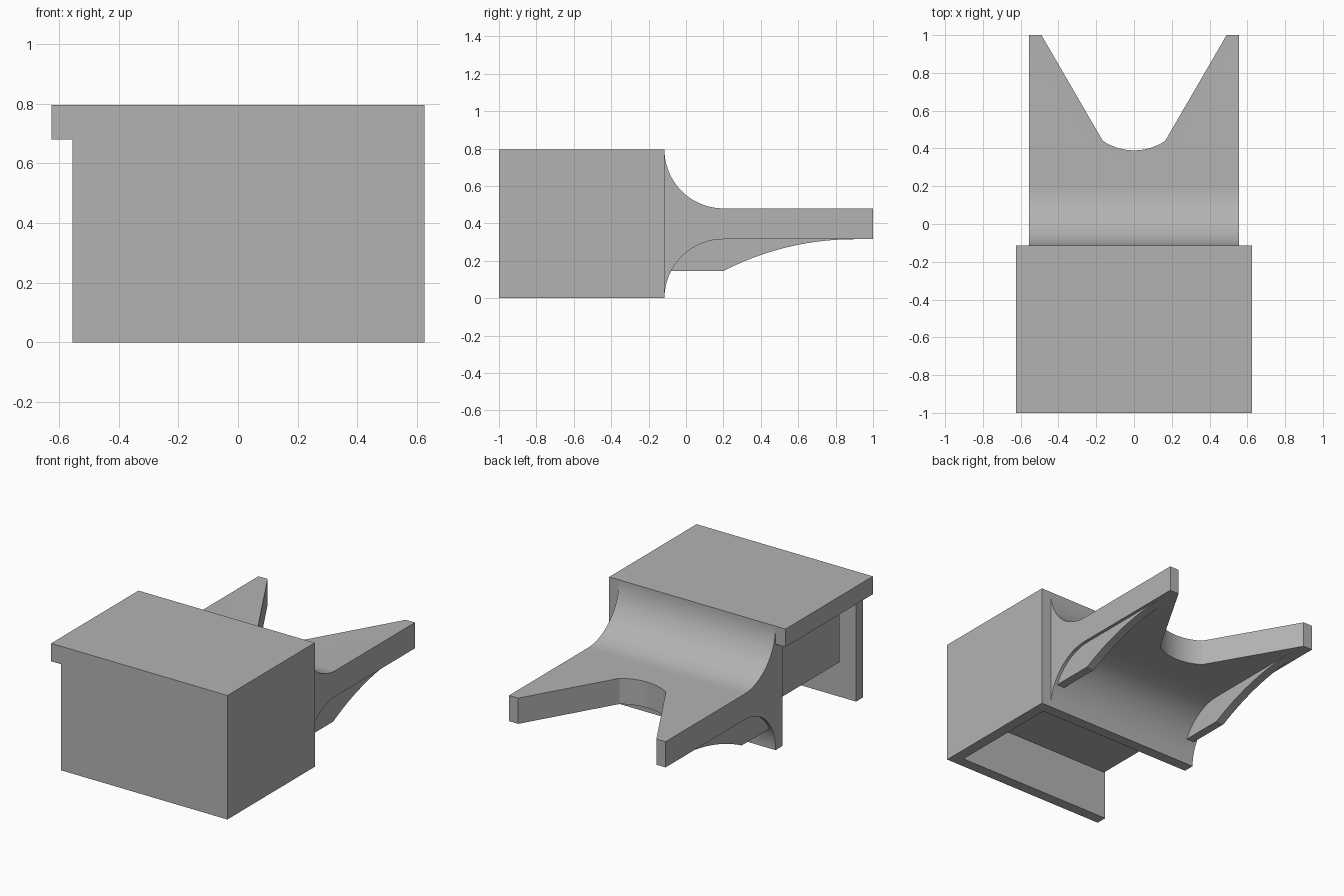
import bpy, bmesh
from math import sin, cos, pi, radians, sqrt, asin
from mathutils import Vector

if "Cube" in bpy.data.objects:
    bpy.data.objects.remove(bpy.data.objects["Cube"], do_unlink=True)

grey = bpy.data.materials.new("plain grey")
grey.use_nodes = True
grey.diffuse_color = (0.45, 0.45, 0.45, 1)
grey.node_tree.nodes["Principled BSDF"].inputs["Base Color"].default_value = (0.45, 0.45, 0.45, 1)


def extrude(name, outline, axis, lo, hi):
    """Extrude a closed 2D outline along x (outline in y, z) or z (outline in x, y)."""
    bm = bmesh.new()
    place = (lambda a, b: (lo, a, b)) if axis == "x" else (lambda a, b: (a, b, lo))
    face = bm.faces.new([bm.verts.new(place(a, b)) for a, b in outline])
    step = Vector((hi - lo, 0, 0)) if axis == "x" else Vector((0, 0, hi - lo))
    new = bmesh.ops.extrude_face_region(bm, geom=[face])["geom"]
    bmesh.ops.translate(bm, vec=step, verts=[v for v in new if isinstance(v, bmesh.types.BMVert)])
    bmesh.ops.recalc_face_normals(bm, faces=bm.faces)
    mesh = bpy.data.meshes.new(name)
    bm.to_mesh(mesh)
    bm.free()
    mesh.materials.append(grey)
    obj = bpy.data.objects.new(name, mesh)
    bpy.context.collection.objects.link(obj)
    return obj


def box(name, x0, x1, y0, y1, z0, z1):
    return extrude(name, [(x0, y0), (x1, y0), (x1, y1), (x0, y1)], "z", z0, z1)


def activate(obj):
    bpy.ops.object.select_all(action="DESELECT")
    obj.select_set(True)
    bpy.context.view_layer.objects.active = obj


def cut(obj, cutter):
    activate(obj)
    mod = obj.modifiers.new("cut", "BOOLEAN")
    mod.operation, mod.solver, mod.object = "DIFFERENCE", "EXACT", cutter
    bpy.ops.object.modifier_apply(modifier=mod.name)
    bpy.data.objects.remove(cutter, do_unlink=True)


def arc(cx, cy, r, start, end, n=32):
    return [(cx + r * cos(start + (end - start) * i / n),
             cy + r * sin(start + (end - start) * i / n)) for i in range(n + 1)]


# Housing: open below and on one side, with a lid that overhangs the open side
W, H, BACK, T = 0.625, 0.795, -0.115, 0.07
LID = 0.68
housing = box("housing", -W, W, -1, BACK, 0, H)
cut(housing, box("side_cutter", -1, T - W, -2, 1, -1, LID))
cut(housing, box("cavity_cutter", -2, W - T, T - 1, BACK - T, -1, LID))

# Block hanging from the lid inside the housing
box("inner_block", 2 * T - W, W - 2 * T, 2 * T - 1, BACK - 2 * T, 0.26, LID + 0.02)

# Fork plate: side profile with a concave fillet above and below
HALF, R, BEND = W - T, 0.315, 0.2
profile = [(1, 0.315), (1, 0.48)]
profile += arc(BEND, H, R, 1.5 * pi, pi)
profile += arc(BEND, 0, R, pi, 0.5 * pi)
fork = extrude("fork_plate", profile, "x", -HALF, HALF)

# Flared notch with a rounded root
half_root, root_y, depth = 0.165, 0.44, 0.05
r = half_root ** 2 / (2 * depth) + depth / 2
a = asin(half_root / r)
notch = arc(0, root_y - depth + r, r, 1.5 * pi - a, 1.5 * pi + a, 24)
slope = (0.49 - half_root) / (1 - root_y)
tip = 0.49 + 0.1 * slope
notch += [(tip, 1.1), (-tip, 1.1)]
cut(fork, extrude("notch_cutter", notch, "z", -1, 2))
activate(fork)
bpy.ops.object.shade_smooth_by_angle(angle=radians(20))

# Curved ribs under both prongs
low, end, drop = 0.145, 0.9, 0.17
run = end - BEND
rr = run ** 2 / (2 * drop) + drop / 2
sweep = asin(run / rr)
rib_outline = [(-0.11, 0.33), (-0.11, low)]
rib_outline += arc(end, low + drop - rr, rr, pi / 2 + sweep, pi / 2)
rib_outline += [(end, 0.33)]
for name, x in (("left_rib", 0.48), ("right_rib", -0.535)):
    rib = extrude(name, rib_outline, "x", x, x + 0.055)
    activate(rib)
    bpy.ops.object.shade_smooth_by_angle(angle=radians(15))
